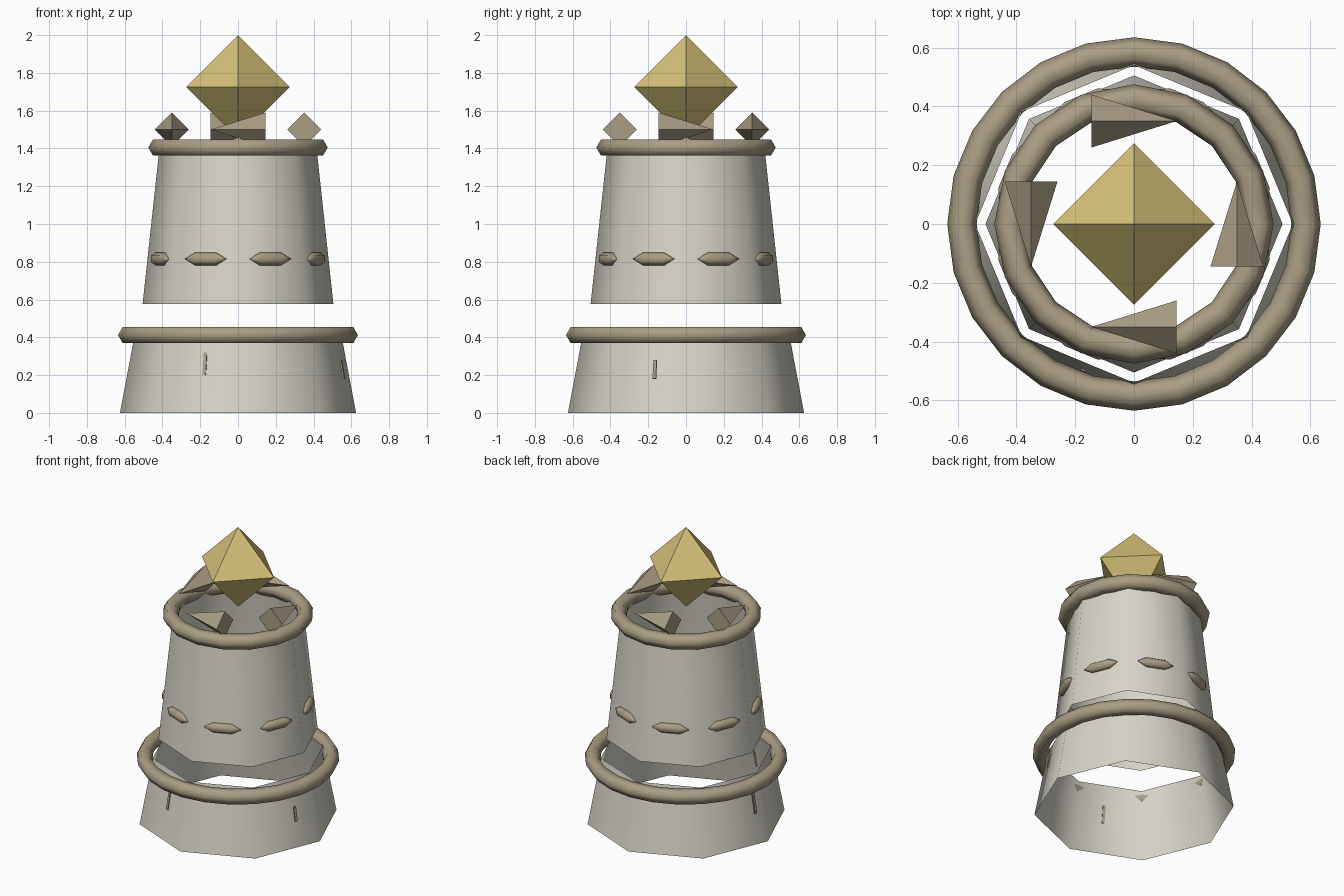
import bpy, bmesh
from math import pi, cos, sin, radians, atan2

cube = bpy.data.objects.get("Cube")
if cube:
    bpy.data.objects.remove(cube, do_unlink=True)


def material(name, rgb):
    m = bpy.data.materials.new(name)
    m.use_nodes = True
    m.diffuse_color = (*rgb, 1)
    m.node_tree.nodes["Principled BSDF"].inputs["Base Color"].default_value = (*rgb, 1)
    return m


stone = material("pale_stone", (0.68, 0.66, 0.57))
tan = material("tan_trim", (0.40, 0.34, 0.23))
gold = material("gold", (0.67, 0.54, 0.19))


def finish(name, mat, smooth=False):
    ob = bpy.context.object
    ob.name = name
    ob.data.materials.append(mat)
    if smooth:
        bpy.ops.object.shade_smooth()
    return ob


# Open eight-sided tower walls
def wall(name, r_low, r_high, z_low, z_high):
    bpy.ops.mesh.primitive_cone_add(vertices=8, radius1=r_low, radius2=r_high,
                                    depth=z_high - z_low, end_fill_type='NOTHING',
                                    location=(0, 0, (z_low + z_high) / 2))
    finish(name, stone, True)


wall("lower_wall", 0.625, 0.54, 0, 0.45)
wall("upper_wall", 0.505, 0.414, 0.577, 1.42)


# Rounded rims around the top of each wall
def rim(name, radius, z, sides):
    bpy.ops.mesh.primitive_torus_add(major_radius=radius, minor_radius=0.05,
                                     major_segments=sides, minor_segments=6,
                                     location=(0, 0, z))
    finish(name, tan, True)


rim("lower_rim", 0.585, 0.412, 24)
rim("upper_rim", 0.425, 1.405, 16)

# Spindle studs, one on each face of the upper wall
for i in range(8):
    a = (i + 0.5) * pi / 4
    bpy.ops.mesh.primitive_uv_sphere_add(segments=6, ring_count=3, radius=1,
                                         location=(0.447 * cos(a), 0.447 * sin(a), 0.815),
                                         rotation=(-pi / 2, 0, a))
    bpy.context.object.scale = (0.035, 0.04, 0.12)
    finish(f"wall_stud_{i + 1}", tan, True)

# Pyramid crenels lying on the upper rim
for i in range(4):
    a = i * pi / 2
    bpy.ops.mesh.primitive_cone_add(vertices=4, radius1=0.09, radius2=0, depth=0.29,
                                    location=(0.35 * cos(a), 0.35 * sin(a), 1.5),
                                    rotation=(-pi / 2, 0, -a))
    finish(f"crenel_{i + 1}", tan)

# Narrow slits on the lower wall
for i, (x, y, z, h) in enumerate([(-0.175, -0.505, 0.26, 0.12),
                                  (0.553, -0.165, 0.23, 0.1),
                                  (-0.562, 0.06, 0.28, 0.16)]):
    bpy.ops.mesh.primitive_cube_add(size=1, location=(x, y, z),
                                    rotation=(0, radians(-10), atan2(y, x)))
    bpy.context.object.scale = (0.009, 0.018, h)
    finish(f"wall_slit_{i + 1}", tan)

# Floating octahedral crystal
bm = bmesh.new()
r = 0.275
for axis in range(3):
    for s in (-r, r):
        p = [0, 0, 0]
        p[axis] = s
        bm.verts.new(p)
bmesh.ops.convex_hull(bm, input=bm.verts)
bmesh.ops.recalc_face_normals(bm, faces=bm.faces)
mesh = bpy.data.meshes.new("crystal")
bm.to_mesh(mesh)
bm.free()
mesh.materials.append(gold)
crystal = bpy.data.objects.new("crystal", mesh)
crystal.location.z = 2 - r
bpy.context.collection.objects.link(crystal)
